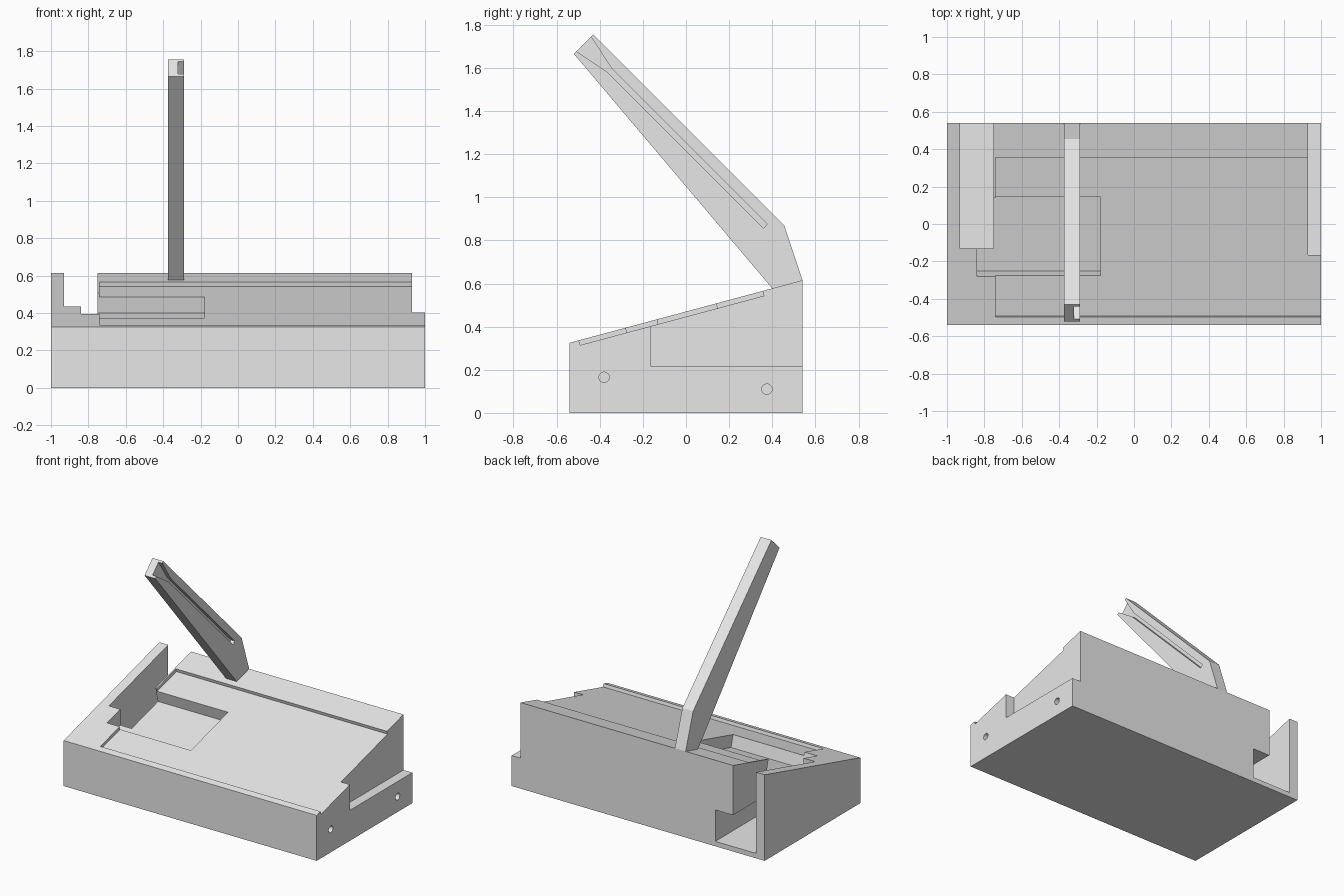
import bpy, bmesh, math

cube = bpy.data.objects.get("Cube")
if cube:
    bpy.data.objects.remove(cube, do_unlink=True)

grey = bpy.data.materials.new("light_grey")
grey.use_nodes = True
grey.diffuse_color = (0.8, 0.8, 0.8, 1)
grey.node_tree.nodes["Principled BSDF"].inputs["Base Color"].default_value = (0.8, 0.8, 0.8, 1)

FRONT, BACK = -0.54, 0.54
LOW, HIGH = 0.325, 0.615
SLOPE = math.atan2(HIGH - LOW, BACK - FRONT)


def prism(name, profile, x0, x1):
    """Extrude a (y, z) profile along x."""
    bm = bmesh.new()
    face = bm.faces.new([bm.verts.new((x0, y, z)) for y, z in profile])
    ext = bmesh.ops.extrude_face_region(bm, geom=[face])["geom"]
    moved = [v for v in ext if isinstance(v, bmesh.types.BMVert)]
    bmesh.ops.translate(bm, verts=moved, vec=(x1 - x0, 0, 0))
    bmesh.ops.recalc_face_normals(bm, faces=bm.faces)
    mesh = bpy.data.meshes.new(name)
    bm.to_mesh(mesh)
    bm.free()
    mesh.materials.append(grey)
    obj = bpy.data.objects.new(name, mesh)
    bpy.context.scene.collection.objects.link(obj)
    return obj


def box(y0, y1, z0, z1):
    return [(y0, z0), (y1, z0), (y1, z1), (y0, z1)]


def sunk(y0, y1, depth, above=0.1):
    """Profile of a pocket cut square to the sloping top."""
    def point(y, h):
        z = LOW + (y - FRONT) * math.tan(SLOPE)
        return y - h * math.sin(SLOPE), z + h * math.cos(SLOPE)
    return [point(y0, -depth), point(y1, -depth), point(y1, above), point(y0, above)]


def disc(y, z, r, n=32):
    return [(y + r * math.cos(i * math.tau / n), z + r * math.sin(i * math.tau / n))
            for i in range(n)]


def carve(target, profile, x0, x1):
    cutter = prism("cutter", profile, x0, x1)
    cutter.hide_render = True
    mod = target.modifiers.new("cut", "BOOLEAN")
    mod.operation = "DIFFERENCE"
    mod.solver = "EXACT"
    mod.object = cutter
    bpy.context.view_layer.update()
    graph = bpy.context.evaluated_depsgraph_get()
    mesh = bpy.data.meshes.new_from_object(target.evaluated_get(graph))
    target.modifiers.clear()
    target.data = mesh
    bpy.data.objects.remove(cutter, do_unlink=True)


# Sloped base
base = prism("base", [(FRONT, 0), (BACK, 0), (BACK, HIGH), (FRONT, LOW)], -1, 1)
# Shallow tray, open on one side
carve(base, sunk(-0.497, 0.355, 0.023), -0.74, 1.1)
# Deeper pocket
carve(base, sunk(-0.28, 0.139, 0.11), -0.84, -0.18)
# Rear slot and its undercut
carve(base, box(-0.13, 0.7, 0.035, 0.9), -0.93, -0.75)
carve(base, box(-0.13, 0.7, 0.035, 0.26), -0.93, -0.61)
# Side ledge
carve(base, box(-0.165, 0.7, 0.218, 0.9), 0.93, 1.1)
# Side screw holes
for y, z in ((-0.38, 0.165), (0.375, 0.11)):
    carve(base, disc(y, z, 0.024), 0.8, 1.1)

# Raised arm
arm = prism("arm", [(-0.52, 1.665), (-0.43, 1.755), (0.455, 0.87),
                    (BACK, HIGH), (0.4, 0.577)], -0.375, -0.29)
# Groove with a flared mouth at the tip
carve(arm, [(-0.61, 1.75), (-0.51, 1.678), (-0.367, 1.582), (0.359, 0.856),
            (0.377, 0.876), (-0.345, 1.598), (-0.44, 1.743), (-0.51, 1.85)], -0.32, -0.2)
